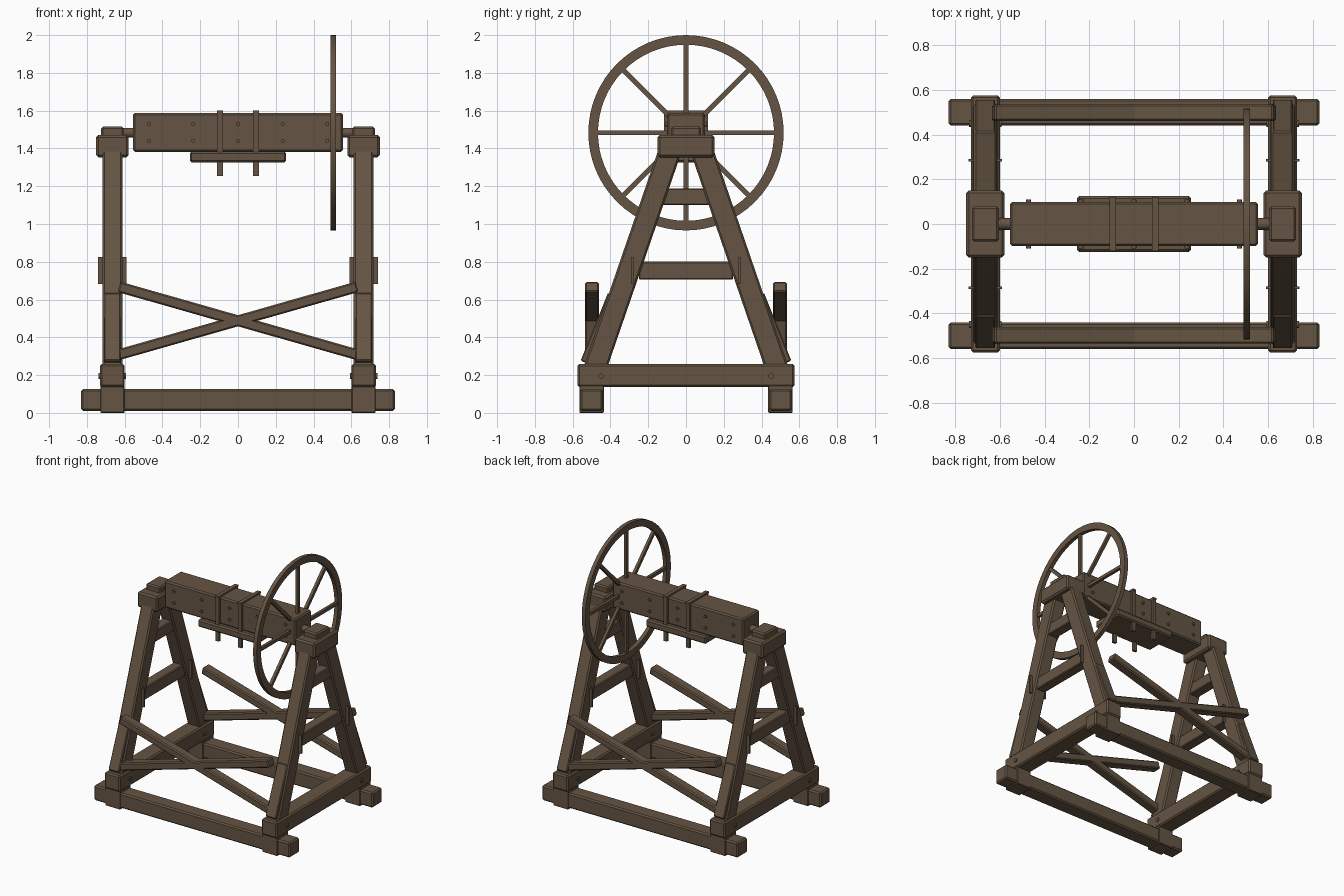
import bpy, bmesh, math
from mathutils import Vector, Matrix

if "Cube" in bpy.data.objects:
    bpy.data.objects.remove(bpy.data.objects["Cube"])

wood = bpy.data.materials.new("aged brown wood")
colour = (0.13, 0.09, 0.056, 1)
wood.diffuse_color = colour
wood.use_nodes = True
wood.node_tree.nodes["Principled BSDF"].inputs["Base Color"].default_value = colour


def finish(name, bm, bevel=0.0, smooth=False):
    bmesh.ops.recalc_face_normals(bm, faces=bm.faces)
    mesh = bpy.data.meshes.new(name)
    bm.to_mesh(mesh)
    bm.free()
    mesh.materials.append(wood)
    obj = bpy.data.objects.new(name, mesh)
    bpy.context.collection.objects.link(obj)
    if bevel:
        mod = obj.modifiers.new("worn edges", "BEVEL")
        mod.width, mod.segments = bevel, 1
    if smooth:
        bpy.ops.object.select_all(action="DESELECT")
        obj.select_set(True)
        bpy.context.view_layer.objects.active = obj
        bpy.ops.object.shade_smooth_by_angle(angle=math.radians(35))
    return obj


def box(name, centre, size, bevel=0.01):
    bm = bmesh.new()
    bmesh.ops.create_cube(bm, size=1)
    bmesh.ops.scale(bm, vec=size, verts=bm.verts)
    bmesh.ops.translate(bm, vec=centre, verts=bm.verts)
    return finish(name, bm, bevel)


def beam(name, start, end, width, depth, side, bevel=0.01):
    """Box from start to end; width runs along side, depth across it."""
    a, b, side = Vector(start), Vector(end), Vector(side)
    along = (b - a).normalized()
    across = along.cross(side)
    bm = bmesh.new()
    bmesh.ops.create_cube(bm, size=1)
    bmesh.ops.scale(bm, vec=(width, depth, (b - a).length), verts=bm.verts)
    turn = Matrix((side, across, along)).transposed().to_4x4()
    bmesh.ops.transform(bm, matrix=Matrix.Translation((a + b) / 2) @ turn, verts=bm.verts)
    return finish(name, bm, bevel)


def rod(name, centre, radius, length, axis, sides=12):
    bm = bmesh.new()
    bmesh.ops.create_cone(bm, cap_ends=True, segments=sides, radius1=radius,
                          radius2=radius, depth=length)
    turn = Vector((0, 0, 1)).rotation_difference(Vector(axis)).to_matrix().to_4x4()
    bmesh.ops.transform(bm, matrix=Matrix.Translation(centre) @ turn, verts=bm.verts)
    return finish(name, bm, smooth=True)


X = (1, 0, 0)
Y = (0, 1, 0)
FX = 0.665      # side frame distance from the middle
AXLE_Z = 1.483

# Long sills and their crossed braces, front and back
for y, end in ((-1, "front"), (1, "back")):
    box(f"{end}_sill", (0, y * 0.5, 0.068), (1.66, 0.12, 0.115))
    for s in (-1, 1):
        beam(f"{end}_cross_brace", (s * 0.635, y * 0.498, 0.307),
             (-s * 0.63, y * 0.498, 0.667), 0.074, 0.057, Y, 0.008)

# The two A-shaped side frames
for x, side in ((-1, "right"), (1, "left")):
    cx = x * FX
    box(f"{side}_cross_sill", (cx, 0, 0.198), (0.13, 1.15, 0.122))
    box(f"{side}_lower_rail", (cx, 0, 0.753), (0.08, 0.5, 0.095), 0.006)
    box(f"{side}_upper_rail", (cx, 0, 1.145), (0.08, 0.25, 0.088), 0.006)
    box(f"{side}_head_block", (cx, 0, 1.412), (0.172, 0.3, 0.118), 0.012)
    box(f"{side}_bearing_cap", (cx, 0, 1.485), (0.12, 0.158, 0.06))
    rod(f"{side}_axle", (x * 0.59, 0, AXLE_Z), 0.026, 0.12, X, 16)
    for y, end in ((-1, "front"), (1, "back")):
        beam(f"{side}_{end}_leg", (cx, y * 0.494, 0.2), (cx, y * 0.077, 1.41),
             0.106, 0.12, X)
        beam(f"{side}_{end}_leg_cheek", (cx, y * 0.53, 0.265),
             (cx, y * 0.385, 0.625), 0.088, 0.06, X, 0.006)
        box(f"{side}_{end}_leg_strap", (cx, y * 0.285, 0.753), (0.15, 0.012, 0.142), 0)
        box(f"{side}_{end}_sill_joint", (cx, y * 0.5, 0.073), (0.128, 0.13, 0.146), 0.004)
        rod(f"{side}_{end}_sill_peg", (cx, y * 0.45, 0.195), 0.015, 0.146, X)

# Headstock with its packing block, bolts and hanging straps
box("headstock", (0, 0, 1.485), (1.11, 0.198, 0.206))
box("headstock_packing", (0, 0, 1.354), (0.51, 0.25, 0.058))
for bx in (-0.472, -0.237, 0, 0.237, 0.472):
    for bz in (1.44, 1.528):
        rod("headstock_bolt", (bx, 0, bz), 0.011, 0.22, Y)
for sx in (-0.095, 0.095):
    box("strap_top", (sx, 0, 1.594), (0.03, 0.24, 0.012), 0)
    for y in (-1, 1):
        box("strap_leg", (sx, y * 0.107, 1.425), (0.03, 0.02, 0.34), 0)

# Wheel rim: a rectangular section spun about the axle
WX = 0.505
bm = bmesh.new()
section = [bm.verts.new((WX + dx, r, AXLE_Z))
           for dx, r in ((-0.015, 0.466), (0.015, 0.466), (0.015, 0.517), (-0.015, 0.517))]
edges = [bm.edges.new((section[i], section[(i + 1) % 4])) for i in range(4)]
bmesh.ops.spin(bm, geom=section + edges, cent=(WX, 0, AXLE_Z), axis=X,
               angle=math.tau, steps=64, use_duplicate=False)
bmesh.ops.remove_doubles(bm, verts=bm.verts, dist=0.0005)
finish("wheel_rim", bm, smooth=True)

# Wheel spokes, each crossing the full diameter
for i in range(4):
    a = i * math.pi / 4
    reach = Vector((0, math.cos(a), math.sin(a))) * 0.475
    hub = Vector((WX, 0, AXLE_Z))
    beam("wheel_spoke", hub - reach, hub + reach, 0.022, 0.025, X, 0)
